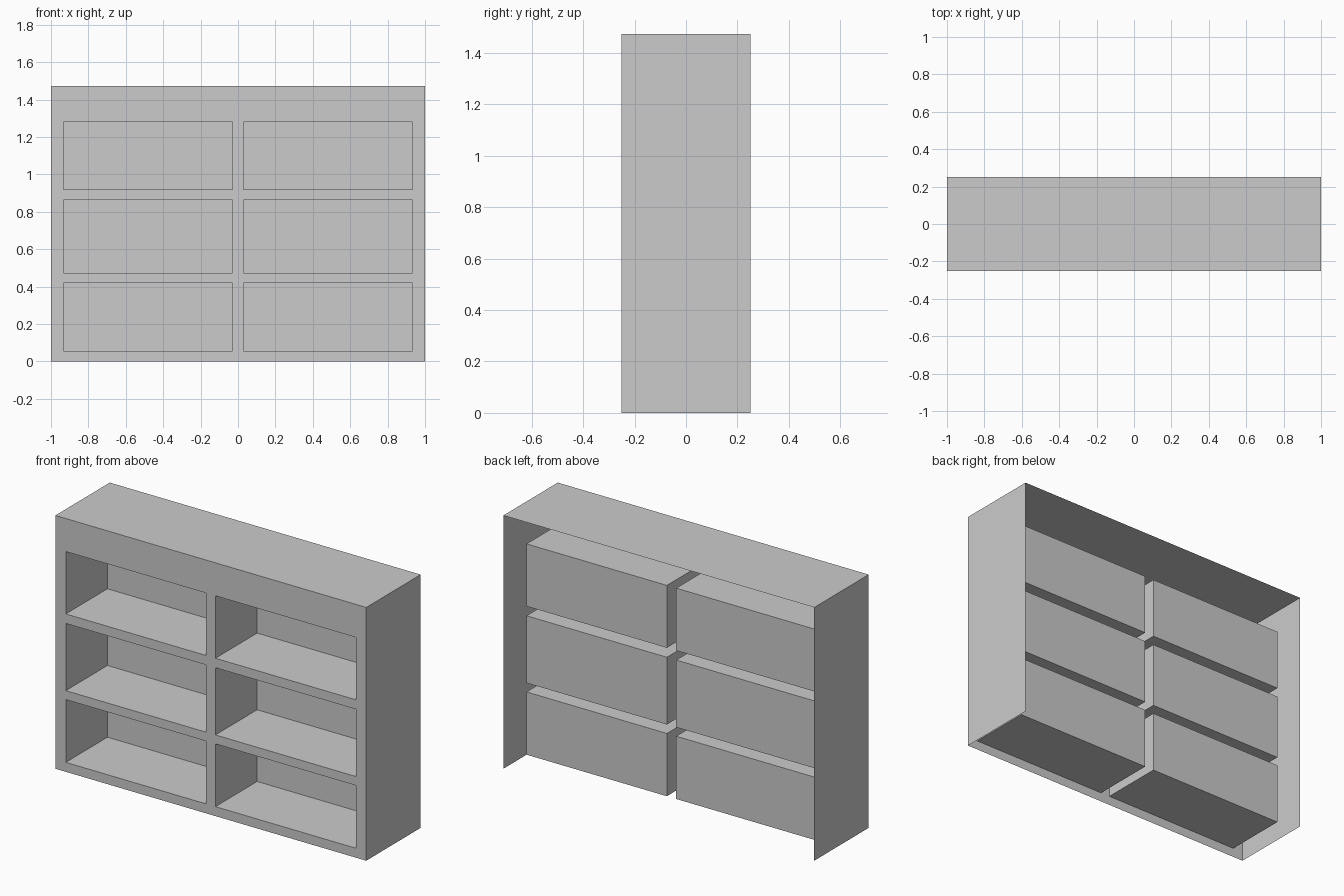
import bpy, bmesh

if "Cube" in bpy.data.objects:
    bpy.data.objects.remove(bpy.data.objects["Cube"])

W, D, H = 1.0, 0.25, 1.473          # half width, half depth, height
RECESS = 0.383                      # depth of each cubby
XS = [-W, -0.933, -0.03, 0.03, 0.933, W]
ZS = [0, 0.055, 0.42, 0.472, 0.863, 0.918, 1.281, H]


def finish(name, bm):
    mesh = bpy.data.meshes.new(name)
    bm.to_mesh(mesh)
    bm.free()
    obj = bpy.data.objects.new(name, mesh)
    bpy.context.collection.objects.link(obj)
    return obj


# front panel laid out as a grid, with the cubby cells pushed back
bm = bmesh.new()
grid = [[bm.verts.new((x, -D, z)) for z in ZS] for x in XS]
cells = []
for i in range(len(XS) - 1):
    for j in range(len(ZS) - 1):
        f = bm.faces.new((grid[i][j], grid[i + 1][j], grid[i + 1][j + 1], grid[i][j + 1]))
        if i % 2 and j % 2:
            cells.append(f)
backs = bmesh.ops.extrude_discrete_faces(bm, faces=cells)["faces"]
bmesh.ops.translate(bm, verts=[v for f in backs for v in f.verts], vec=(0, RECESS, 0))
finish("front_panel_with_cubbies", bm)

# outer casing: sides and top as one thin sheet, open at the back and bottom
bm = bmesh.new()
profile = [(W, 0), (W, H), (-W, H), (-W, 0)]
front = [bm.verts.new((x, -D, z)) for x, z in profile]
back = [bm.verts.new((x, D, z)) for x, z in profile]
for k in range(3):
    bm.faces.new((front[k], back[k], back[k + 1], front[k + 1]))
finish("outer_casing", bm)
